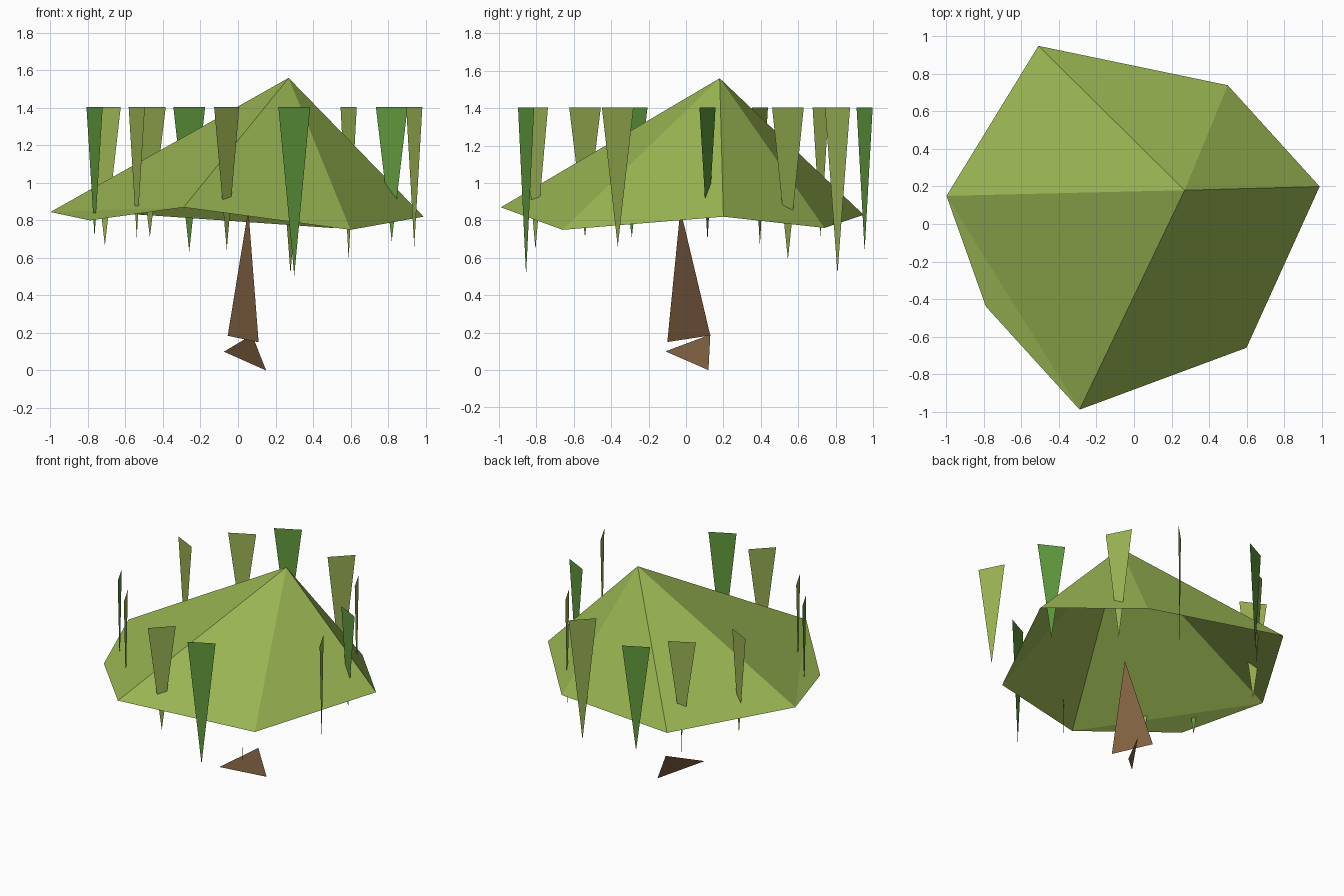
import bpy
from math import cos, sin, radians

if "Cube" in bpy.data.objects:
    bpy.data.objects.remove(bpy.data.objects["Cube"])


def material(name, rgb):
    m = bpy.data.materials.new(name)
    m.diffuse_color = (*rgb, 1)
    m.use_nodes = True
    m.node_tree.nodes["Principled BSDF"].inputs["Base Color"].default_value = m.diffuse_color
    return m


def sheet(name, verts, faces, mat):
    """Flat-faced open surface from a few points."""
    me = bpy.data.meshes.new(name)
    me.from_pydata(verts, [], faces)
    me.materials.append(mat)
    ob = bpy.data.objects.new(name, me)
    bpy.context.collection.objects.link(ob)
    return ob


canopy_green = material("canopy_green", (0.32, 0.46, 0.085))
leaf_olive = material("leaf_olive", (0.32, 0.44, 0.085))
leaf_green = material("leaf_green", (0.12, 0.32, 0.047))
bark = material("bark", (0.21, 0.115, 0.052))

# Canopy: open, lopsided cone on an uneven rim, plus one low flap
apex = (0.27, 0.18, 1.56)
rim = [(-1.0, 0.15, 0.845), (-0.29, -0.99, 0.87), (0.60, -0.66, 0.75),
       (0.99, 0.20, 0.82), (0.50, 0.74, 0.76), (-0.51, 0.95, 0.83)]
flap = (-0.79, -0.44, 0.80)
n = len(rim)
faces = [(i, (i + 1) % n, n) for i in range(n)] + [(0, n + 1, 1)]
sheet("canopy", rim + [apex, flap], faces, canopy_green)

# Trunk: two single triangles
sheet("trunk_upper", [(-0.055, 0.13, 0.185), (0.11, -0.10, 0.15), (0.055, -0.03, 0.86)],
      [(0, 1, 2)], bark)
sheet("trunk_base", [(-0.075, -0.11, 0.10), (0.15, 0.12, 0.0), (0.075, 0.13, 0.19)],
      [(0, 1, 2)], bark)

# Hanging leaves: (x, y, tip height, turn in degrees, material)
leaves = [
    (-0.765, -0.29, 0.71, -63, leaf_green),
    (-0.71, 0.395, 0.665, -27, leaf_olive),
    (-0.54, -0.54, 0.71, -63, leaf_olive),
    (-0.47, 0.72, 0.71, 27, leaf_olive),
    (-0.26, 0.955, 0.635, 27, leaf_green),
    (-0.06, -0.805, 0.645, 45, leaf_olive),
    (0.30, -0.855, 0.505, 27, leaf_green),
    (0.28, 0.81, 0.515, 45, leaf_olive),
    (0.59, 0.545, 0.59, -63, leaf_olive),
    (0.82, 0.115, 0.69, -27, leaf_green),
    (0.94, -0.365, 0.66, -63, leaf_olive),
]
LEAF_TOP, HALF = 1.405, 0.095
for i, (x, y, tip, turn, mat) in enumerate(leaves, 1):
    dx, dy = HALF * cos(radians(turn)), HALF * sin(radians(turn))
    sheet(f"hanging_leaf_{i}",
          [(x - dx, y - dy, LEAF_TOP), (x, y, tip), (x + dx, y + dy, LEAF_TOP)],
          [(0, 1, 2)], mat)
